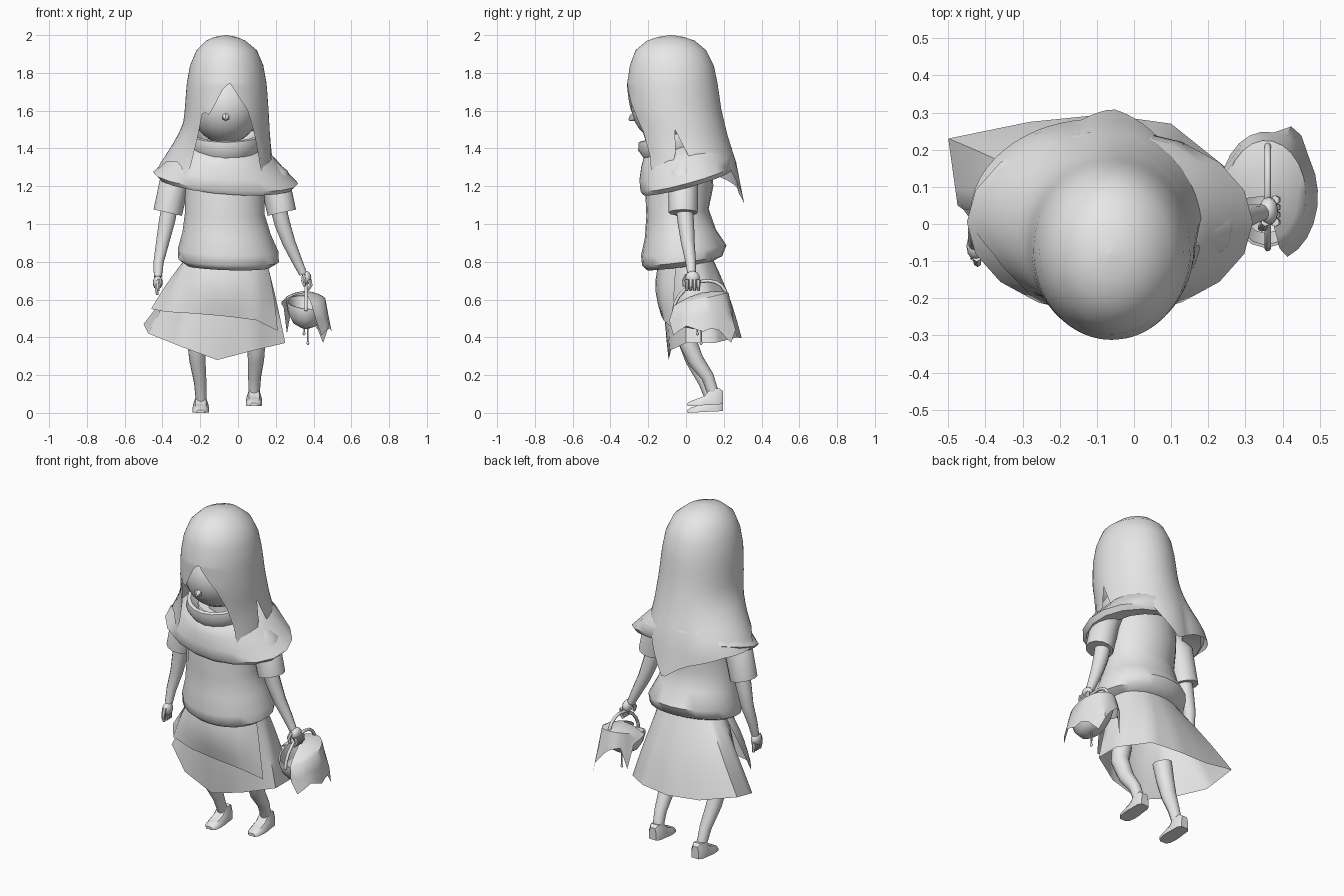
import bpy, bmesh, math
from mathutils import Vector

if "Cube" in bpy.data.objects:
    bpy.data.objects.remove(bpy.data.objects["Cube"])

grey = bpy.data.materials.new("plain grey")
grey.diffuse_color = (0.8, 0.8, 0.8, 1)
grey.use_nodes = True
grey.node_tree.nodes["Principled BSDF"].inputs["Base Color"].default_value = grey.diffuse_color


def finish(name, bm, angle=50):
    bmesh.ops.recalc_face_normals(bm, faces=bm.faces)
    me = bpy.data.meshes.new(name)
    bm.to_mesh(me)
    bm.free()
    me.materials.append(grey)
    ob = bpy.data.objects.new(name, me)
    bpy.context.collection.objects.link(ob)
    bpy.ops.object.select_all(action='DESELECT')
    bpy.context.view_layer.objects.active = ob
    ob.select_set(True)
    bpy.ops.object.shade_smooth_by_angle(angle=math.radians(angle))
    return ob


def grid(name, rows, wrap=True, caps=(False, False), angle=50):
    """Skin rows of points into a surface."""
    bm = bmesh.new()
    vs = [[bm.verts.new(p) for p in r] for r in rows]
    n = len(rows[0])
    for a, b in zip(vs, vs[1:]):
        for i in range(n if wrap else n - 1):
            j = (i + 1) % n
            bm.faces.new((a[i], b[i], b[j], a[j]))
    if caps[0]:
        bm.faces.new(vs[0])
    if caps[1]:
        bm.faces.new(vs[-1][::-1])
    return finish(name, bm, angle)


def loft(name, rings, n=20, caps=(True, True), tx=0, ty=0):
    """Rings are (cx, cy, z, rx, ry); tx and ty tilt them."""
    rows = []
    for cx, cy, z, rx, ry in rings:
        row = []
        for i in range(n):
            a = math.tau * i / n
            x, y = rx * math.cos(a), ry * math.sin(a)
            row.append((cx + x, cy + y, z + tx * x + ty * y))
        rows.append(row)
    return grid(name, rows, caps=caps)


def tube(name, pts, n=10):
    """Points are (x, y, z, radius)."""
    ps = [Vector(p[:3]) for p in pts]
    rows = []
    for k, p in enumerate(ps):
        d = (ps[min(k + 1, len(ps) - 1)] - ps[max(k - 1, 0)]).normalized()
        ref = Vector((1, 0, 0)) if abs(d.x) < 0.8 else Vector((0, 0, 1))
        u = d.cross(ref).normalized()
        v = d.cross(u)
        rows.append([p + pts[k][3] * (u * math.cos(math.tau * i / n) + v * math.sin(math.tau * i / n))
                     for i in range(n)])
    return grid(name, rows, caps=(True, True))


def ball(name, loc, size, seg=16):
    bm = bmesh.new()
    bmesh.ops.create_uvsphere(bm, u_segments=seg, v_segments=seg // 2 + 2, radius=1)
    for v in bm.verts:
        v.co = Vector([c * s + o for c, s, o in zip(v.co, size, loc)])
    return finish(name, bm)


def lerp(table, t):
    """Linear lookup of a tuple of values by its first entry."""
    for a, b in zip(table, table[1:]):
        if t <= b[0]:
            f = max(0, (t - a[0]) / (b[0] - a[0]))
            return [p + f * (q - p) for p, q in zip(a[1:], b[1:])]
    return list(table[-1][1:])


# Head, nose and neck
ball("head", (-.065, -.085, 1.625), (.185, .205, .2), 24)
tube("nose", [(-.065, -.255, 1.585, .02), (-.065, -.285, 1.562, .02), (-.065, -.303, 1.55, .004)], 6)
tube("neck", [(-.07, -.04, 1.5, .08), (-.07, -.03, 1.35, .09)])

# Hair: shell with centre and half widths by height, lower edge by angle, left side flared
shape = [(1.10, -.05, .01, .25, .30), (1.20, -.06, .005, .25, .285), (1.33, -.065, -.0, .25, .265),
         (1.45, -.065, -.025, .235, .25), (1.60, -.06, -.06, .222, .248), (1.74, -.06, -.072, .212, .24),
         (1.84, -.06, -.075, .194, .222), (1.92, -.06, -.08, .16, .187), (1.97, -.065, -.08, .105, .127),
         (1.99, -.065, -.08, .06, .07), (2.0, -.065, -.08, .004, .004)]
edge = [(0, 1.42), (6, 1.34), (45, 1.38), (70, 1.22), (92, 1.10), (120, 1.19), (150, 1.25), (180, 1.27),
        (195, 1.33), (213, 1.33), (222, 1.22), (230, 1.45), (236, 1.61), (244, 1.57), (252, 1.62),
        (264, 1.71), (274, 1.75), (286, 1.68), (300, 1.6), (312, 1.46), (320, 1.2), (334, 1.29),
        (348, 1.33), (355, 1.5), (360, 1.42)]
tops = [2.0, 1.99, 1.97, 1.92, 1.84, 1.75]
rows = []
for k in range(15):
    row = []
    for i in range(72):
        deg = i * 5
        a = math.radians(deg)
        low = lerp(edge, deg)[0]
        z = tops[k] if k < 6 else 1.75 + (low - 1.75) * (k - 5) / 9
        cx, cy, rx, ry = lerp(shape, z)
        bump = max(0, math.cos(math.radians(max(-90, min(90, (deg - 170) * 1.5)))))
        push = .13 * bump * min(1, max(0, (1.54 - z) / .27)) ** 1.3
        row.append((cx + (rx + push) * math.cos(a), cy + (ry + push * .6) * math.sin(a), z))
    rows.append(row)
grid("hair", rows, caps=(True, False))

# Collar roll and shoulder cape
loft("collar", [(-.065, -.06, 1.43, .13, .13), (-.065, -.07, 1.475, .165, .165), (-.065, -.07, 1.472, .185, .182),
                (-.065, -.065, 1.43, .195, .188), (-.065, -.05, 1.38, .17, .17)], 20, (False, False), ty=.22)
loft("cape", [(-.065, -.03, 1.42, .17, .16), (-.065, -.03, 1.405, .21, .195), (-.065, -.015, 1.36, .265, .225),
              (-.065, .0, 1.3, .325, .25), (-.065, .005, 1.245, .385, .25), (-.065, .005, 1.22, .36, .235),
              (-.07, -.01, 1.245, .24, .185)], 18, (False, False), tx=-.08, ty=.27)

# Tunic
loft("tunic", [(-.07, -.03, 1.4, .15, .12), (-.07, -.03, 1.3, .21, .165), (-.07, -.035, 1.18, .21, .18),
               (-.07, -.045, 1.06, .21, .165), (-.06, -.03, .95, .234, .188), (-.052, -.012, .86, .267, .226),
               (-.05, -.02, .805, .266, .212), (-.05, -.04, .775, .22, .165)], 24, tx=-.03, ty=.12)


# Skirt layers: waist ellipse skinned down to a hem outline
def skirt(name, hem, waist, bulge, wrap):
    wx, wy, wz, rx, ry = waist
    pts = []
    n = len(hem)
    for i in range(n if wrap else n - 1):
        a, b = Vector(hem[i]), Vector(hem[(i + 1) % n])
        pts += [a.lerp(b, f / 4) for f in range(4)]
    if not wrap:
        pts.append(Vector(hem[-1]))
    rows = []
    for k in range(6):
        t = k / 5
        row = []
        for p in pts:
            d = Vector(((p.x - wx) / rx, (p.y - wy) / ry, 0)).normalized()
            top = Vector((wx + rx * d.x, wy + ry * d.y, wz))
            row.append(top.lerp(p, t) + Vector((d.x * .3, d.y, 0)) * bulge * math.sin(math.pi * t))
        rows.append(row)
    grid(name, rows, wrap)


skirt("under_skirt", [(-.5, .23, .47), (-.475, .05, .42), (-.3, -.075, .35), (-.11, -.092, .28),
                      (.08, -.085, .33), (.25, .0, .37), (.25, .15, .37), (.1, .27, .4),
                      (-.08, .295, .395), (-.28, .275, .41)], (-.055, .01, .83, .2, .125), .015, True)
skirt("over_skirt", [(-.46, .04, .55), (-.38, -.07, .535), (-.22, -.122, .525), (-.05, -.13, .51),
                     (.1, -.118, .49), (.21, -.06, .435)], (-.055, .0, .83, .215, .135), .03, False)

# Sleeves and arms
for side, pts in (("left", [(-.27, -.01, 1.32, .06), (-.33, -.015, 1.25, .08), (-.372, -.015, 1.06, .077)]),
                  ("right", [(.12, -.01, 1.32, .06), (.19, -.015, 1.25, .08), (.232, -.015, 1.06, .077)])):
    tube(side + "_sleeve", pts, 12)
tube("left_arm", [(-.36, -.01, 1.1, .045), (-.375, -.01, 1.02, .045), (-.4, -.01, .9, .036),
                  (-.42, -.03, .8, .028), (-.425, -.05, .72, .022)])
tube("right_arm", [(.21, -.01, 1.1, .045), (.235, .0, 1.0, .043), (.27, .01, .9, .036),
                   (.315, .025, .8, .028), (.345, .03, .735, .022)])


# Hands: palm, four fingers, thumb
def hand(side, x, y, z, lean):
    ball(side + "_palm", (x, y, z), (.026, .038, .036), 12)
    for i in range(4):
        fy = y - .03 + .02 * i
        tube(f"{side}_finger_{i + 1}", [(x + lean, fy, z - .01, .012), (x + lean * 1.3, fy, z - .04, .011),
                                        (x + lean * .4, fy, z - .066, .008)], 6)
    tube(side + "_thumb", [(x - lean * .5, y - .03, z + .015, .012), (x - lean, y - .045, z - .015, .011),
                           (x - lean * .5, y - .045, z - .045, .008)], 6)


hand("left", -.425, -.06, .69, -.004)
hand("right", .362, .035, .715, .018)

# Legs and shoes
tube("left_leg", [(-.2, .0, .5, .055), (-.222, .0, .4, .05), (-.215, .04, .28, .043),
                  (-.2, .1, .16, .033), (-.195, .135, .06, .028)], 12)
tube("right_leg", [(.085, .0, .5, .055), (.098, .0, .4, .05), (.095, .05, .28, .043),
                   (.088, .115, .19, .034), (.085, .145, .1, .03)], 12)


def shoe(side, x, z, pitch):
    rows = []
    for y, w, h in ((.008, .02, .016), (.025, .036, .026), (.065, .043, .038), (.1, .043, .05),
                    (.125, .04, .08), (.175, .038, .085), (.195, .024, .07)):
        lift = z + pitch * y
        rows.append([(x - w, y, lift), (x - w, y, lift + h * .5), (x - w * .65, y, lift + h),
                     (x + w * .65, y, lift + h), (x + w, y, lift + h * .5), (x + w, y, lift)])
    grid(side + "_shoe", rows, caps=(True, True), angle=40)


shoe("left", -.197, .0, .05)
shoe("right", .085, .035, .06)

# Basket bowl, handle and hanging strings
BX, BY, TILT = .355, .075, .25
loft("basket", [(BX, BY, .5, .075, .1), (BX, BY, .585, .092, .132), (BX, BY, .585, .1, .14),
                (BX, BY, .57, .1, .14), (BX, BY, .52, .09, .12), (BX, BY, .475, .065, .085),
                (BX, BY, .455, .03, .04)], 16, (False, True), tx=-.1, ty=TILT)
arch = []
for i in range(11):
    a = math.pi * i / 10
    y = BY - .14 * math.cos(a)
    arch.append((.36, y, .575 + .12 * math.sin(a) + (y - BY) * TILT, .009))
tube("basket_handle", arch, 8)
for i, (x, y, low) in enumerate(((.37, .08, .37), (.35, .06, .42))):
    tube(f"string_{i + 1}", [(x, y, .48, .005), (x, y, low, .004)], 6)
    ball(f"string_bead_{i + 1}", (x, y, low), (.008, .008, .01), 8)

# Cloth draped over the basket, left open at the front
drop = [(-70, .49), (-55, .41), (-25, .46), (5, .43), (30, .46), (50, .37), (65, .44), (80, .5),
        (100, .54), (125, .55), (140, .42), (155, .56), (185, .59)]
rows = []
for f in (.02, .45, .8, 1.0, 1.08, 1.16):
    row = []
    for i in range(18):
        deg = -70 + 15 * i
        a = math.radians(deg)
        low = lerp(drop, deg)[0]
        x, y = .108 * f * math.cos(a), .15 * f * math.sin(a)
        top = .635 - .035 * min(f, 1) ** 2 + TILT * y
        t = max(0, (f - 1) / .16)
        flare = .02 * t if 35 < deg < 80 else 0
        row.append((BX + x + (.015 * t if deg < 80 else 0), BY + y + flare * 1.5, top + (low - top) * t))
    rows.append(row)
grid("basket_cloth", rows, wrap=False)
